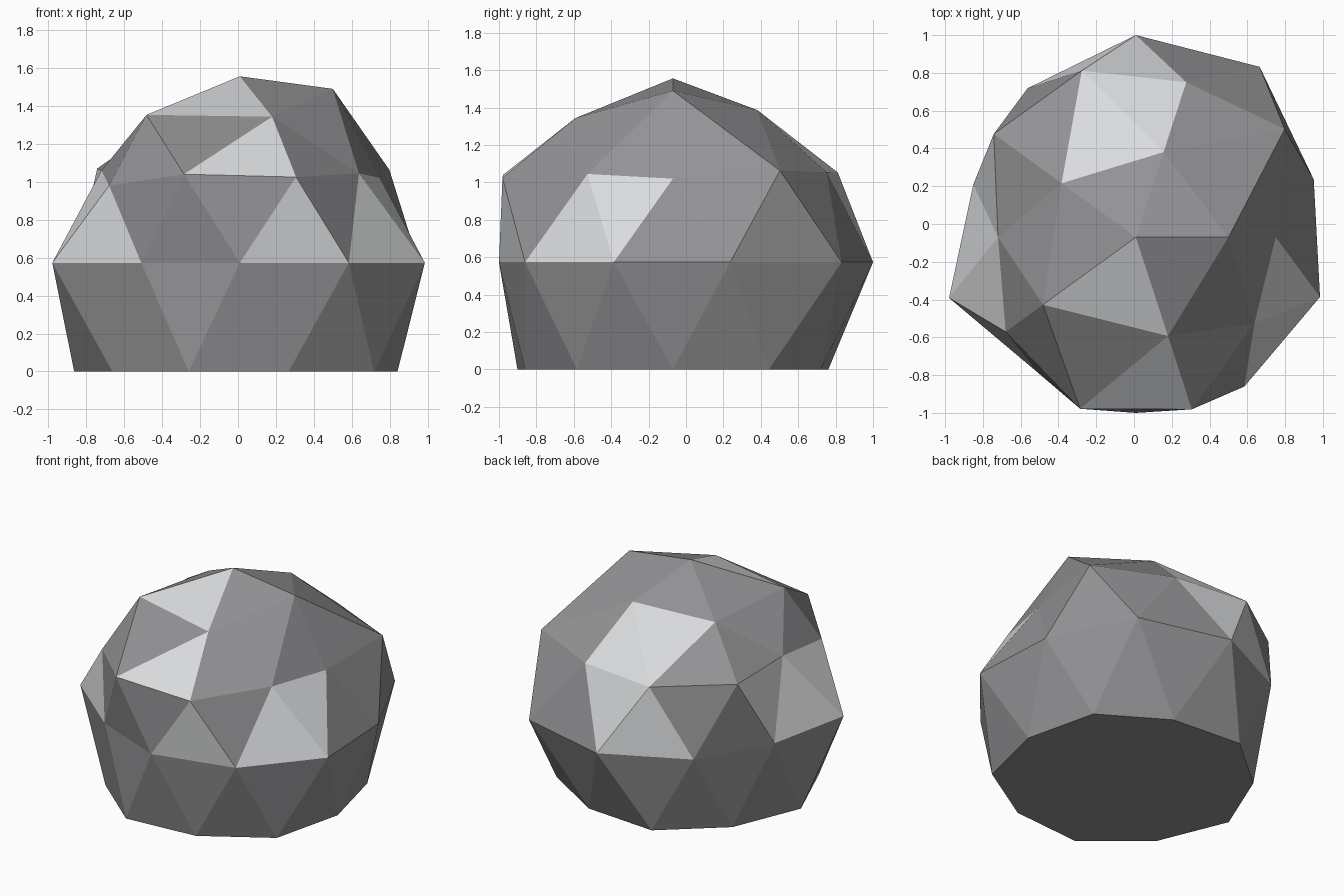
import bpy, bmesh, math

if "Cube" in bpy.data.objects:
    bpy.data.objects.remove(bpy.data.objects["Cube"])

CENTER_X, CENTER_Y, WAIST_Z = 0.01, -0.07, 0.573

# Uneven rings of the boulder, in order of angle
WAIST = [0.99, 1.115, 1.07, 0.975, 0.905, 1.04, 0.885, 0.93, 0.977, 1.025]
SHOULDER = [(0.74, 1.02), (0.974, 1.063), (0.863, 1.055), (0.927, 1.053), (0.93, 1.07),
            (0.73, 1.06), (0.852, 0.98), (0.955, 1.04), (0.958, 1.025), (0.776, 1.045)]
CROWN = [(0.49, 1.49), (0.474, 1.387), (0.486, 1.321), (0.608, 1.353), (0.55, 1.343)]

# Pale facets: (sum of corner levels, direction in degrees)
PALE = [(10, -108), (8, 108), (7, -86), (7, 86),
        (5, 90), (5, 162), (5, -162), (5, -18),
        (4, 108), (4, 180), (4, -144), (4, -72), (4, -36)]


def make_material(name, color):
    mat = bpy.data.materials.new(name)
    mat.diffuse_color = (*color, 1.0)
    mat.use_nodes = True
    mat.node_tree.nodes["Principled BSDF"].inputs["Base Color"].default_value = mat.diffuse_color
    return mat


def level(z):
    """Ring number, from 0 at the base to 4 at the peak."""
    return sum(z > limit for limit in (-0.1, 0.3, 0.7, 0.9))


def azimuth(co):
    return math.degrees(math.atan2(co.y, co.x))


def is_pale(face):
    total = sum(level(v.co.z) for v in face.verts)
    angle = azimuth(face.calc_center_median())
    return any(total == t and abs((angle - a + 180) % 360 - 180) < 6 for t, a in PALE)


def ring_position(co):
    """Distance from the axis and height of a corner."""
    lv, angle = level(co.z), azimuth(co) % 360
    if lv == 4:
        return 0.0, 1.556
    if lv == 3:
        return CROWN[round(angle / 72) % 5]
    if lv == 2:
        return SHOULDER[round(angle / 36) % 10]
    if lv == 1:
        return WAIST[round((angle - 18) / 36) % 10], WAIST_Z
    return math.hypot(co.x, co.y) * 0.977, 0.0


# Boulder: faceted ball with a flat base and uneven rings
bm = bmesh.new()
bmesh.ops.create_icosphere(bm, subdivisions=2, radius=1.0)
for face in bm.faces:
    face.material_index = int(is_pale(face))
    face.smooth = False
for v in bm.verts:
    radius, height = ring_position(v.co)
    angle = math.atan2(v.co.y, v.co.x)
    v.co = (CENTER_X + radius * math.cos(angle), CENTER_Y + radius * math.sin(angle), height)

mesh = bpy.data.meshes.new("boulder")
bm.to_mesh(mesh)
bm.free()
mesh.materials.append(make_material("dark_stone", (0.29, 0.29, 0.30)))
mesh.materials.append(make_material("pale_stone", (0.70, 0.71, 0.72)))
boulder = bpy.data.objects.new("boulder", mesh)
bpy.context.collection.objects.link(boulder)
